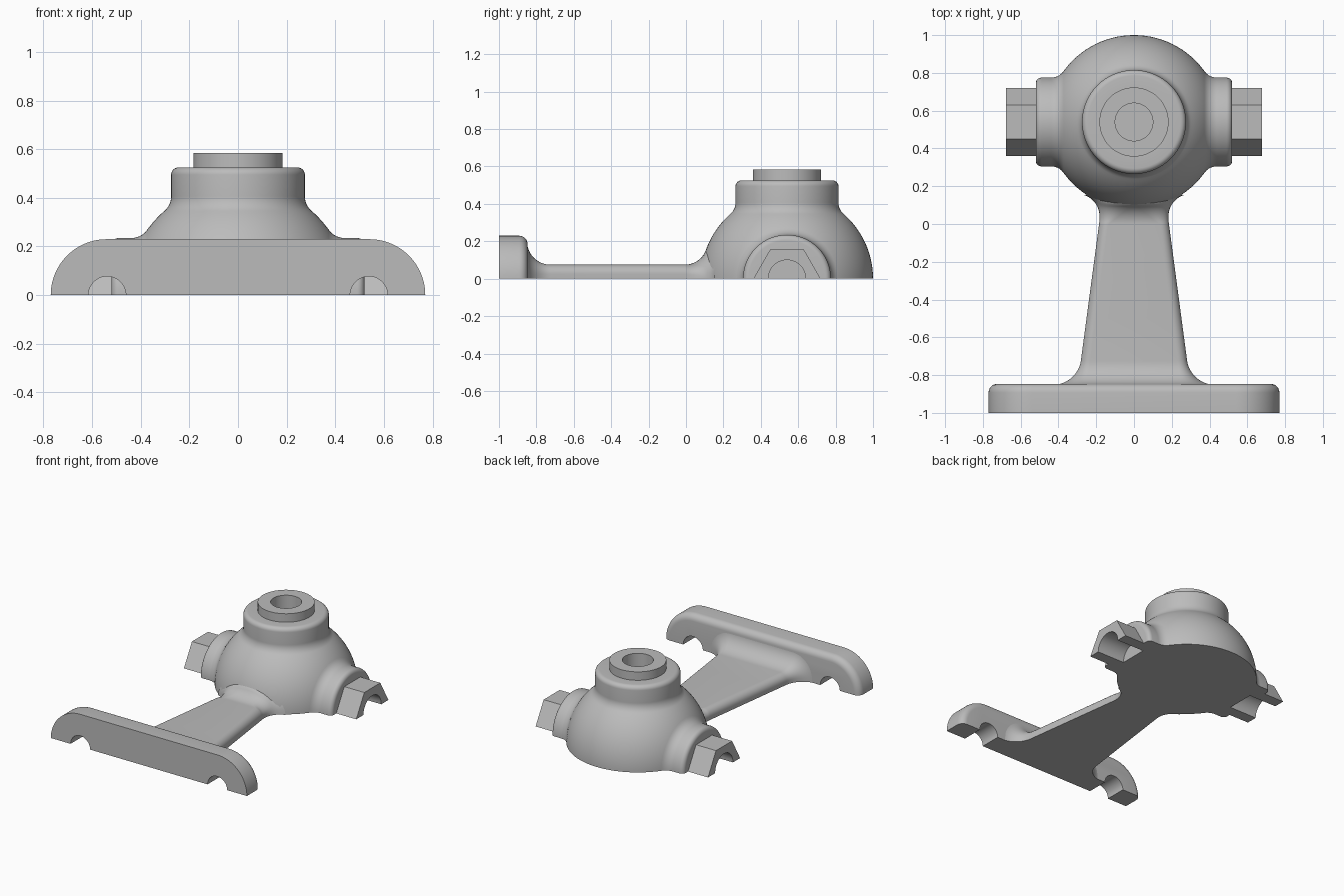
import bpy, bmesh
from math import sin, cos, pi, sqrt, radians
from mathutils import Matrix, Vector

if "Cube" in bpy.data.objects:
    bpy.data.objects.remove(bpy.data.objects["Cube"], do_unlink=True)

metal = bpy.data.materials.new("plain_grey_metal")
metal.use_nodes = True
GREY = (0.5, 0.5, 0.5, 1)
metal.diffuse_color = GREY
metal.node_tree.nodes["Principled BSDF"].inputs["Base Color"].default_value = GREY

BALL_Y, BALL_R, BORE_R, FILLET = 0.54, 0.46, 0.1, 0.08


def finish(bm, name):
    bmesh.ops.remove_doubles(bm, verts=bm.verts, dist=1e-5)
    bmesh.ops.recalc_face_normals(bm, faces=bm.faces)
    mesh = bpy.data.meshes.new(name)
    bm.to_mesh(mesh)
    bm.free()
    mesh.materials.append(metal)
    mesh.shade_smooth()
    mesh.set_sharp_from_angle(angle=radians(32))
    obj = bpy.data.objects.new(name, mesh)
    bpy.context.collection.objects.link(obj)
    return obj


def arc(cx, cy, r, a0, a1, n=12):
    """Points of a circular arc, angles in degrees."""
    angles = [radians(a0 + (a1 - a0) * i / n) for i in range(n + 1)]
    return [(cx + r * cos(a), cy + r * sin(a)) for a in angles]


def turned(profile, angle, steps):
    """Spin a (radius, height) profile around z and close any flat cut."""
    bm = bmesh.new()
    vs = [bm.verts.new((r, 0, h)) for r, h in profile]
    es = [bm.edges.new(p) for p in zip(vs, vs[1:])]
    bmesh.ops.spin(bm, geom=vs + es, cent=(0, 0, 0), axis=(0, 0, 1),
                   angle=angle, steps=steps)
    bmesh.ops.remove_doubles(bm, verts=bm.verts, dist=1e-5)
    loose = [e for e in bm.edges if not e.link_faces]
    bmesh.ops.delete(bm, geom=loose, context='EDGES')
    rim = [e for e in bm.edges if e.is_boundary]
    if rim:
        bmesh.ops.edgeloop_fill(bm, edges=rim)
    return bm


def prism(outline, to_3d, direction):
    """Extrude a 2D outline into a solid."""
    bm = bmesh.new()
    face = bm.faces.new([bm.verts.new(to_3d(*p)) for p in outline])
    new = bmesh.ops.extrude_face_region(bm, geom=[face], use_keep_orig=True)
    bmesh.ops.translate(bm, vec=direction,
                        verts=[v for v in new["geom"] if isinstance(v, bmesh.types.BMVert)])
    return bm


def boss_fillet(radius):
    """Concave blend from a boss of given radius down onto the ball."""
    cx = radius + FILLET
    cz = sqrt((BALL_R + FILLET) ** 2 - cx ** 2)
    d = Vector((cx, cz)).angle_signed(Vector((1, 0)))
    end = 180 + abs(d) * 180 / pi
    return arc(cx, cz, FILLET, 180, end), end - 180


# Ball housing with the top boss, collar and blind bore
blend, ball_angle = boss_fillet(0.275)
profile = [(0, 0)] + arc(0, 0, BALL_R, 0, ball_angle, 24) + blend[::-1]
profile += arc(0.245, 0.495, 0.03, 0, 90, 6)
profile += [(0.183, 0.525), (0.183, 0.585), (BORE_R, 0.585), (BORE_R, 0.365), (0, 0.365)]
housing = turned(profile, 2 * pi, 96)
bmesh.ops.translate(housing, vec=(0, BALL_Y, 0), verts=housing.verts)
finish(housing, "ball_housing")

# Side bosses and half hexagon nuts
blend, _ = boss_fillet(0.235)
profile = [(0, 0.46), (BORE_R, 0.46), (BORE_R, 0.52)] + arc(0.205, 0.49, 0.03, 90, 0, 6)
profile += blend + [(0.24, 0.36), (0, 0.36)]
hexagon = arc(BALL_Y, 0, 0.18, 180, 0, 3) + arc(BALL_Y, 0, BORE_R, 0, 180, 24)
for side, label in ((1, "left"), (-1, "right")):
    boss = turned(profile, pi, 48)
    # local z becomes the sideways axis, with the half turn facing up
    turn = Matrix(((0, 0, side, 0), (1, 0, 0, BALL_Y), (0, 1, 0, 0), (0, 0, 0, 1)))
    bmesh.ops.transform(boss, matrix=turn, verts=boss.verts)
    finish(boss, label + "_side_boss")
    nut = prism(hexagon, lambda y, z: (side * 0.515, y, z), (side * 0.162, 0, 0))
    finish(nut, label + "_hex_nut")

# Mounting flange with two half round bolt holes and a rounded back edge
outline = arc(-0.54, 0.0, 0.23, 180, 90, 20) + arc(0.54, 0.0, 0.23, 90, 0, 20)
for x in (0.538, -0.538):
    outline += arc(x, 0, 0.077, 0, 180, 24)
flange = prism(outline, lambda x, z: (x, -1, z), (0, 0.153, 0))


def is_back_rim(e):
    mid = (e.verts[0].co + e.verts[1].co) / 2
    in_hole = (abs(mid.x) - 0.538) ** 2 + mid.z ** 2 < 0.01
    return all(v.co.y > -0.9 for v in e.verts) and mid.z > 0.001 and not in_hole


bmesh.ops.bevel(flange, geom=[e for e in flange.edges if is_back_rim(e)], offset=0.045,
                segments=6, profile=0.5, affect='EDGES', clamp_overlap=False)
finish(flange, "mounting_flange")


# Tapered arm, flaring into the flange and the ball
def flare(distance, radius):
    t = min(max(distance / radius, 0), 1)
    return radius * (1 - sqrt(1 - t * t))


def arm_section(y):
    foot = flare(-0.725 - y, 0.125)
    width = 0.185 - 0.133 * min(y, 0.02) + foot + flare(y - 0.04, 0.12)
    height = 0.075 + foot + flare(min(y, 0.107) + 0.006, 0.12)
    s = min(max(y / 0.107, 0), 1)
    rx = (0.05 + foot) * (1 - s) + width * s
    rz = (0.05 + foot) * (1 - s) + height * s
    corner = [(width - rx + rx * cos(a), height - rz + rz * sin(a))
              for a in (pi / 2 * i / 8 for i in range(9))]
    half = [(width, 0)] + corner
    return [(x, y, z) for x, z in half] + [(-x, y, z) for x, z in half[::-1]]


stations = [-0.725 - 0.125 * sin(pi / 2 * i / 12) for i in range(12, -1, -1)]
stations += [-0.5, -0.25] + [-0.006 + 0.16 * i / 16 for i in range(17)]
arm = bmesh.new()
rings = [[arm.verts.new(p) for p in arm_section(y)] for y in stations]
for a, b in zip(rings, rings[1:]):
    for i in range(len(a)):
        j = (i + 1) % len(a)
        arm.faces.new((a[i], a[j], b[j], b[i]))
arm.faces.new(rings[0])
arm.faces.new(rings[-1])
finish(arm, "tapered_arm")
